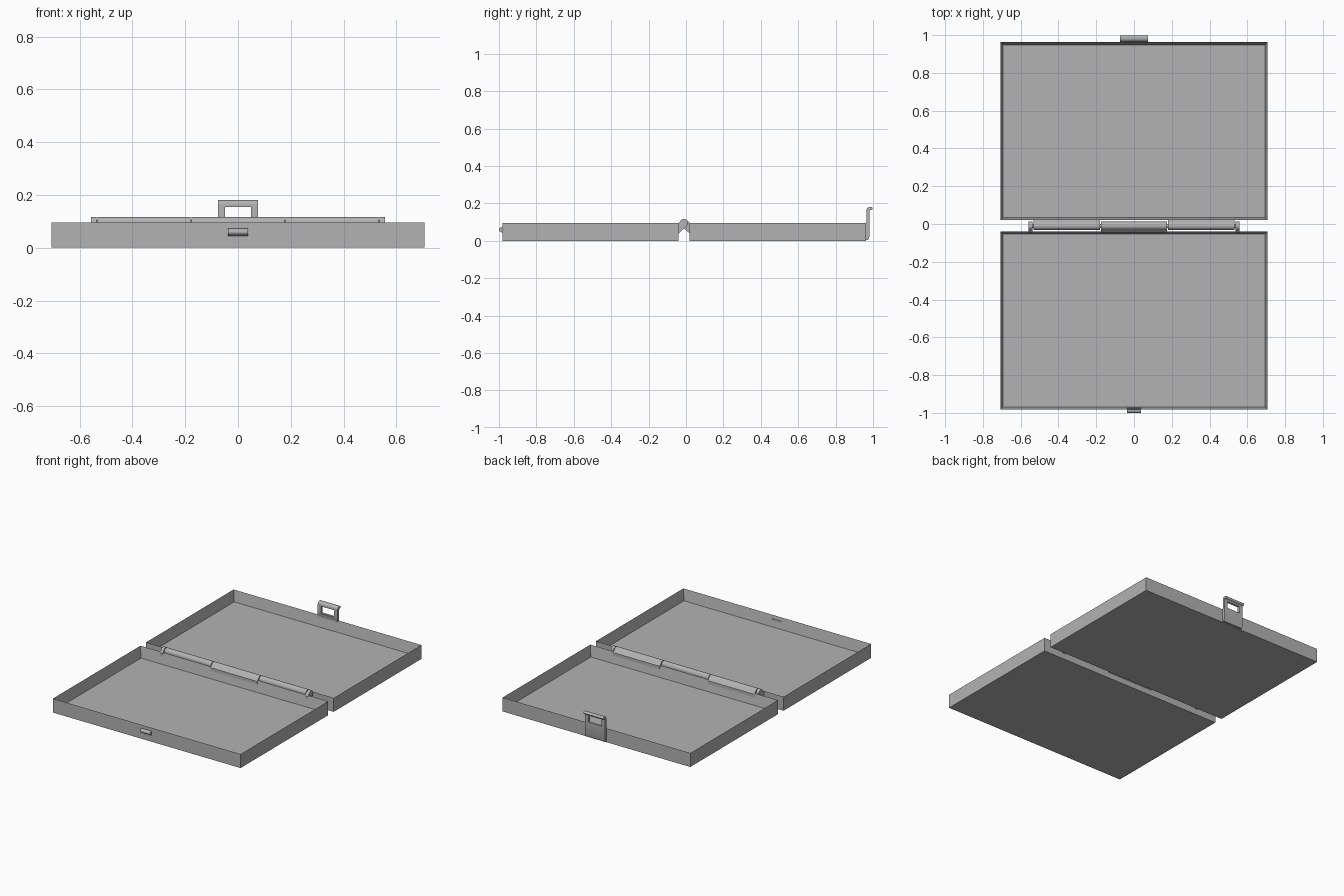
import bpy, bmesh, math
from mathutils import Vector

old = bpy.data.objects.get("Cube")
if old:
    bpy.data.objects.remove(old, do_unlink=True)

GREY = (0.45, 0.45, 0.45, 1)
mat = bpy.data.materials.new("plain grey")
mat.use_nodes = True
mat.diffuse_color = GREY
mat.node_tree.nodes["Principled BSDF"].inputs["Base Color"].default_value = GREY


def finish(name, bm, smooth=True):
    bmesh.ops.recalc_face_normals(bm, faces=bm.faces)
    mesh = bpy.data.meshes.new(name)
    bm.to_mesh(mesh)
    bm.free()
    obj = bpy.data.objects.new(name, mesh)
    bpy.context.collection.objects.link(obj)
    mesh.materials.append(mat)
    if smooth:
        bpy.ops.object.select_all(action='DESELECT')
        obj.select_set(True)
        bpy.context.view_layer.objects.active = obj
        bpy.ops.object.shade_smooth_by_angle(angle=math.radians(35))
    return obj


def box(lo, hi):
    bm = bmesh.new()
    bmesh.ops.create_cube(bm, size=1)
    lo, hi = Vector(lo), Vector(hi)
    for v in bm.verts:
        v.co = (lo + hi) / 2 + v.co * (hi - lo)
    return bm


def extrude_x(name, profile, x0, x1):
    """Sweep a closed (y, z) profile from x0 to x1."""
    bm = bmesh.new()
    face = bm.faces.new([bm.verts.new((x0, y, z)) for y, z in profile])
    new = bmesh.ops.extrude_face_region(bm, geom=[face])["geom"]
    bmesh.ops.translate(bm, vec=(x1 - x0, 0, 0),
                        verts=[v for v in new if isinstance(v, bmesh.types.BMVert)])
    return finish(name, bm)


def arc(cy, cz, r, a0, a1, n):
    angles = [math.radians(a0 + (a1 - a0) * i / n) for i in range(n + 1)]
    return [(cy + r * math.cos(a), cz + r * math.sin(a)) for a in angles]


# Two shallow open trays
def tray(name, y0, y1):
    bm = box((-0.707, y0, 0), (0.707, y1, 0.095))
    top = max(bm.faces, key=lambda f: f.calc_center_median().z)
    bmesh.ops.inset_region(bm, faces=[top], thickness=0.02)
    bmesh.ops.translate(bm, verts=top.verts, vec=(0, 0, -0.075))
    finish(name, bm, smooth=False)


tray("front_tray", -0.982, -0.04)
tray("back_tray", 0.02, 0.963)

# Hinge: knuckles with arms to alternating trays, around one pin
HY, HZ = -0.01, 0.095
front_knuckle = [(-0.045, 0.035), (-0.045, 0.09)] + arc(HY, HZ, 0.022, 146, -46, 20)
back_knuckle = [(2 * HY - y, z) for y, z in front_knuckle]
extrude_x("middle_knuckle", front_knuckle, -0.176, 0.176)
for side, s in (("left", 1), ("right", -1)):
    extrude_x(side + "_knuckle", back_knuckle, s * 0.181, s * 0.532)
    extrude_x(side + "_end_knuckle", front_knuckle, s * 0.537, s * 0.558)
extrude_x("hinge_pin", arc(HY, HZ, 0.011, 0, 345, 23), -0.557, 0.557)

# Latch plate with an outward lip and a window
latch_profile = ([(0.96, 0.005), (0.974, 0.005), (0.98, 0.02), (0.98, 0.15)]
                 + arc(0.99, 0.155, 0.01, 180, 90, 5)
                 + arc(0.99, 0.173, 0.008, -60, 90, 6)
                 + arc(0.982, 0.164, 0.017, 90, 180, 6)
                 + [(0.965, 0.1), (0.96, 0.095)])
latch = extrude_x("latch", latch_profile, -0.075, 0.075)
cutter = finish("window_cutter", box((-0.049, 0.9, 0.108), (0.049, 1.1, 0.155)), False)
cutter.hide_render = True
cut = latch.modifiers.new("window", 'BOOLEAN')
cut.operation = 'DIFFERENCE'
cut.solver = 'EXACT'
cut.object = cutter
bpy.context.view_layer.objects.active = latch
bpy.ops.object.modifier_apply(modifier=cut.name)
bpy.data.objects.remove(cutter, do_unlink=True)

# Catch the latch snaps over
catch_profile = ([(-0.975, 0.044), (-0.984, 0.044)]
                 + arc(-0.988, 0.06, 0.012, 250, 90, 10) + [(-0.975, 0.072)])
extrude_x("catch", catch_profile, -0.037, 0.037)
